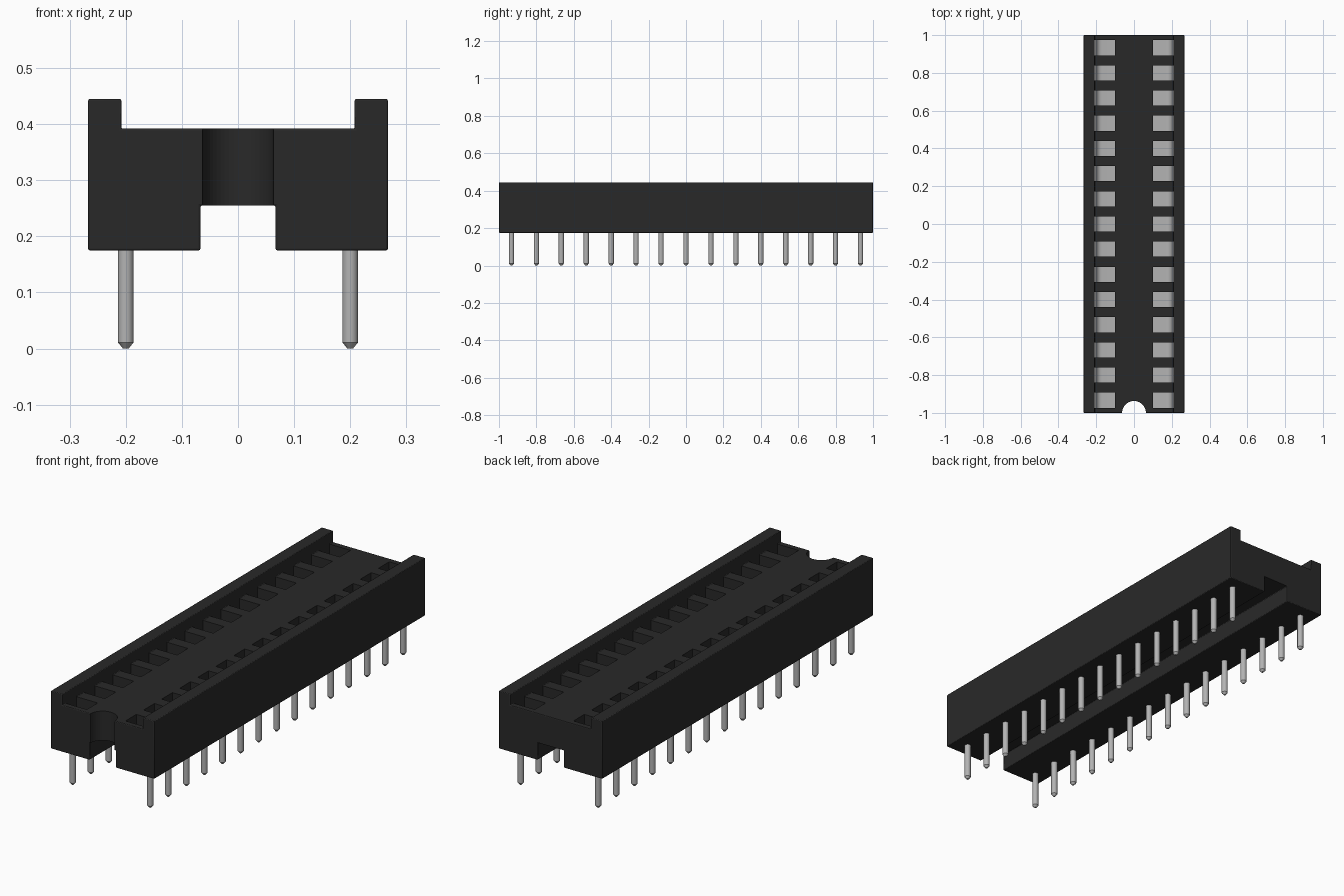
import bpy, bmesh, math

cube = bpy.data.objects.get("Cube")
if cube:
    bpy.data.objects.remove(cube, do_unlink=True)

PINS, PITCH, ROW_X = 15, 2 / 15, 0.2
SLOT_IN, SLOT_OUT, SLOT_W, FLOOR = 0.1, 0.208, 0.08, 0.2
ROWS = [(i - (PINS - 1) / 2) * PITCH for i in range(PINS)]


def material(name, color, metallic, roughness):
    mat = bpy.data.materials.new(name)
    mat.use_nodes = True
    mat.diffuse_color = color
    shader = mat.node_tree.nodes["Principled BSDF"]
    shader.inputs["Base Color"].default_value = color
    shader.inputs["Metallic"].default_value = metallic
    shader.inputs["Roughness"].default_value = roughness
    return mat


def finish(bm, name, mat=None):
    bmesh.ops.recalc_face_normals(bm, faces=bm.faces)
    mesh = bpy.data.meshes.new(name)
    bm.to_mesh(mesh)
    bm.free()
    obj = bpy.data.objects.new(name, mesh)
    bpy.context.collection.objects.link(obj)
    if mat:
        mesh.materials.append(mat)
    return obj


def extrude_y(bm, profile, y0, y1):
    face = bm.faces.new([bm.verts.new((x, y0, z)) for x, z in profile])
    new = bmesh.ops.extrude_face_region(bm, geom=[face])["geom"]
    verts = [v for v in new if isinstance(v, bmesh.types.BMVert)]
    bmesh.ops.translate(bm, verts=verts, vec=(0, y1 - y0, 0))


def smooth(obj):
    bpy.ops.object.select_all(action="DESELECT")
    obj.select_set(True)
    bpy.context.view_layer.objects.active = obj
    bpy.ops.object.shade_smooth_by_angle(angle=math.radians(35))


plastic = material("black_plastic", (0.022, 0.022, 0.022, 1), 0, 0.6)
metal = material("pin_metal", (0.45, 0.45, 0.45, 1), 0, 0.4)

# Housing: side rails, recessed deck and underside channel
half = [(0.067, 0.255), (0.067, 0.175), (0.267, 0.175),
        (0.267, 0.445), (0.208, 0.445), (0.208, 0.392)]
bm = bmesh.new()
extrude_y(bm, half + [(-x, z) for x, z in reversed(half)], -1, 1)
housing = finish(bm, "housing", plastic)
bevel = housing.modifiers.new("soft_edges", "BEVEL")
bevel.width = 0.003
bevel.segments = 2
bevel.limit_method = "ANGLE"

# Cutters: contact pockets and half-round end notch
bm = bmesh.new()
for side in (-1, 1):
    for y in ROWS:
        pocket = [(side * x, z) for x, z in ((SLOT_IN, FLOOR), (SLOT_OUT, FLOOR),
                                             (SLOT_OUT, 0.42), (SLOT_IN, 0.42))]
        extrude_y(bm, pocket, y - SLOT_W / 2, y + SLOT_W / 2)
pockets = finish(bm, "pocket_cutter")

bm = bmesh.new()
bmesh.ops.create_cone(bm, cap_ends=True, segments=48, radius1=0.063, radius2=0.063, depth=0.6)
bmesh.ops.translate(bm, verts=bm.verts, vec=(0, -1, 0.3))
notch = finish(bm, "notch_cutter")

for cutter in (pockets, notch):
    cut = housing.modifiers.new(cutter.name, "BOOLEAN")
    cut.object = cutter
    cut.solver = "EXACT"
    cutter.hide_render = True
    cutter.hide_set(True)
smooth(housing)

# Contacts: base plate in each pocket, curling up against the outer wall
arc = [math.radians(a) for a in range(0, 91, 15)]
curl = [(0.178 + 0.03 * math.sin(a), FLOOR + 0.04 - 0.03 * math.cos(a)) for a in arc]
strip = ([(SLOT_IN, FLOOR), (SLOT_OUT, FLOOR), (SLOT_OUT, 0.29), (0.2, 0.29)]
         + [(x - 0.008, z + 0.004) for x, z in reversed(curl)]
         + [(SLOT_IN, FLOOR + 0.014)])
bm = bmesh.new()
for side in (-1, 1):
    for y in ROWS:
        extrude_y(bm, [(side * x, z) for x, z in strip],
                  y - SLOT_W / 2, y + SLOT_W / 2)
smooth(finish(bm, "contacts", metal))

# Pins: round legs with tapered tips
RADIUS, TIP = 0.014, 0.011
for label, side in (("left", 1), ("right", -1)):
    bm = bmesh.new()
    for y in ROWS:
        for r1, z0, z1 in ((0.005, 0, TIP), (RADIUS, TIP, FLOOR)):
            new = bmesh.ops.create_cone(bm, cap_ends=True, segments=16,
                                        radius1=r1, radius2=RADIUS, depth=z1 - z0)
            bmesh.ops.translate(bm, verts=new["verts"],
                                vec=(side * ROW_X, y, (z0 + z1) / 2))
    # Weld each tip to its leg and drop the hidden caps between them
    bmesh.ops.remove_doubles(bm, verts=bm.verts, dist=0.0001)
    inner = [f for f in bm.faces if len(f.verts) > 4
             and abs(f.calc_center_median().z - TIP) < 0.001]
    bmesh.ops.delete(bm, geom=inner, context="FACES")
    smooth(finish(bm, label + "_pins", metal))
